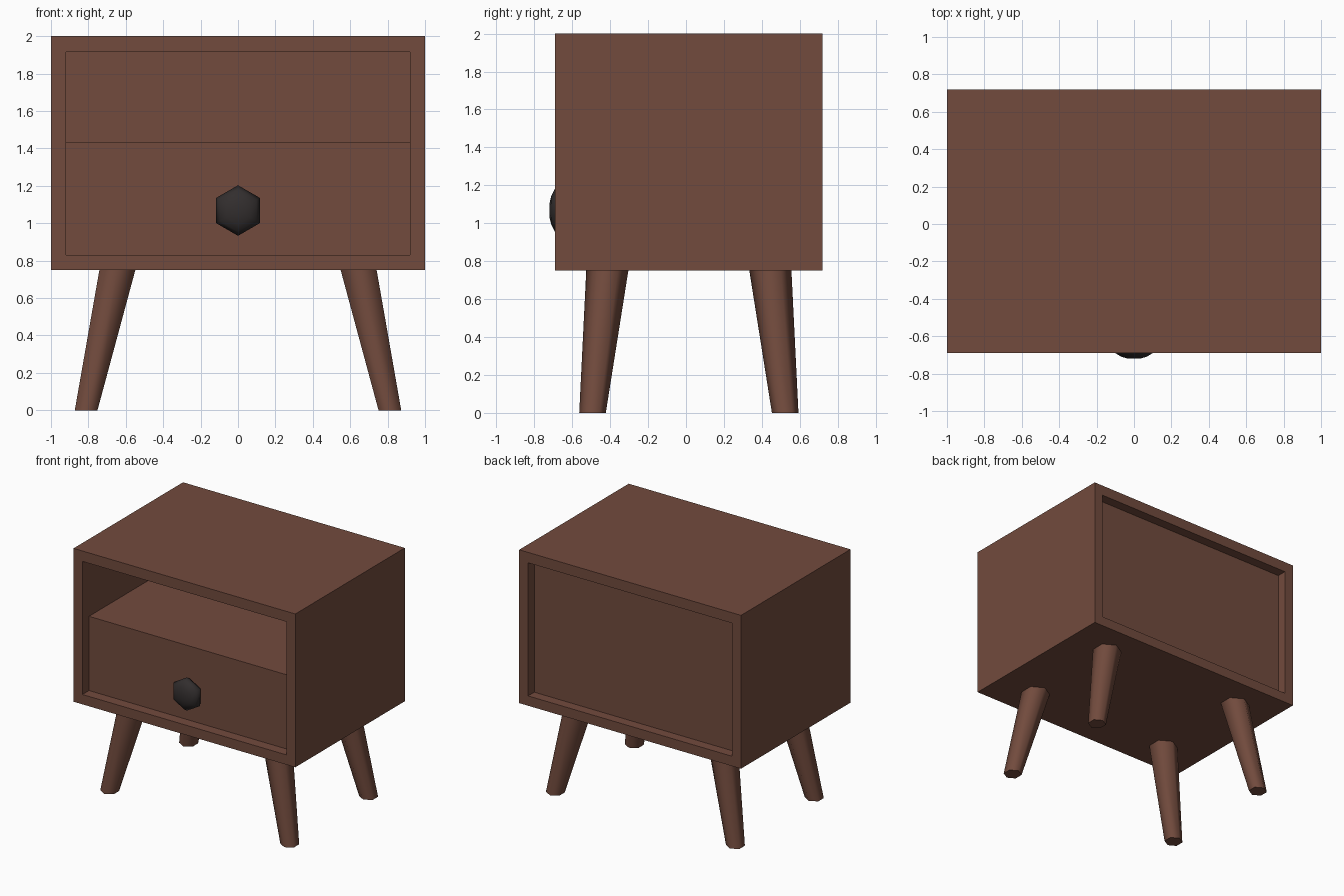
import bpy, bmesh, math
from mathutils import Vector

if "Cube" in bpy.data.objects:
    bpy.data.objects.remove(bpy.data.objects["Cube"])

CY = 0.015            # body centre in y
FRONT, BACK = -0.69, 0.72


def material(name, rgb):
    m = bpy.data.materials.new(name)
    m.diffuse_color = (*rgb, 1)
    m.use_nodes = True
    m.node_tree.nodes["Principled BSDF"].inputs["Base Color"].default_value = m.diffuse_color
    return m


wood = material("brown wood", (0.168, 0.070, 0.047))
metal = material("dark knob", (0.032, 0.027, 0.027))


def make(name, bm, mat, smooth_angle=None):
    bmesh.ops.recalc_face_normals(bm, faces=bm.faces)
    me = bpy.data.meshes.new(name)
    bm.to_mesh(me)
    bm.free()
    me.materials.append(mat)
    ob = bpy.data.objects.new(name, me)
    bpy.context.collection.objects.link(ob)
    if smooth_angle:
        bpy.ops.object.select_all(action='DESELECT')
        ob.select_set(True)
        bpy.context.view_layer.objects.active = ob
        bpy.ops.object.shade_smooth_by_angle(angle=math.radians(smooth_angle))
    return ob


def box(name, lo, hi, mat):
    bm = bmesh.new()
    bmesh.ops.create_cube(bm, size=1)
    for v in bm.verts:
        v.co = [lo[i] if v.co[i] < 0 else hi[i] for i in range(3)]
    return make(name, bm, mat)


def loft(name, rings, mat, angle):
    """Skin a list of equal-length point rings and cap both ends."""
    bm = bmesh.new()
    loops = [[bm.verts.new(p) for p in r] for r in rings]
    n = len(rings[0])
    for a, b in zip(loops, loops[1:]):
        for i in range(n):
            j = (i + 1) % n
            bm.faces.new((a[i], a[j], b[j], b[i]))
    bm.faces.new(loops[0])
    bm.faces.new(loops[-1])
    return make(name, bm, mat, angle)


# cabinet shell: rectangular tube open at front and back
def rect(x, z0, z1, y):
    return [(-x, y, z0), (x, y, z0), (x, y, z1), (-x, y, z1)]


bm = bmesh.new()
loops = [[bm.verts.new(p) for p in r] for r in (
    rect(1, 0.75, 2, FRONT), rect(1, 0.75, 2, BACK),
    rect(0.92, 0.83, 1.915, BACK), rect(0.92, 0.83, 1.915, FRONT))]
for k in range(4):
    a, b = loops[k], loops[(k + 1) % 4]
    for i in range(4):
        j = (i + 1) % 4
        bm.faces.new((a[i], a[j], b[j], b[i]))
make("cabinet_shell", bm, wood)

# recessed back panel, shelf and drawer
box("back_panel", (-0.92, 0.56, 0.83), (0.92, 0.64, 1.915), wood)
box("shelf", (-0.92, -0.605, 1.31), (0.92, 0.56, 1.435), wood)
box("drawer", (-0.92, -0.605, 0.83), (0.92, 0.56, 1.31), wood)

# six-sided rounded knob, points up and down
profile = [(0.06, -0.60), (0.115, -0.625), (0.135, -0.66), (0.113, -0.692),
           (0.075, -0.711), (0.035, -0.72)]
loft("drawer_knob",
     [[(r * math.sin(math.tau * i / 6), y, 1.068 + r * math.cos(math.tau * i / 6))
       for i in range(6)] for r, y in profile], metal, 75)


# tapered six-sided splayed legs
def hexagon(c, r):
    return [Vector(c) + Vector((r * math.sin(math.tau * i / 6),
                                r * math.cos(math.tau * i / 6), 0)) for i in range(6)]


for sy, place in ((-1, "front"), (1, "back")):
    for sx, side in ((-1, "left"), (1, "right")):
        loft(f"{place}_{side}_leg",
             [hexagon((sx * 0.812, CY + sy * 0.508, 0), 0.07),
              hexagon((sx * 0.645, CY + sy * 0.43, 0.75), 0.111)], wood, 70)
